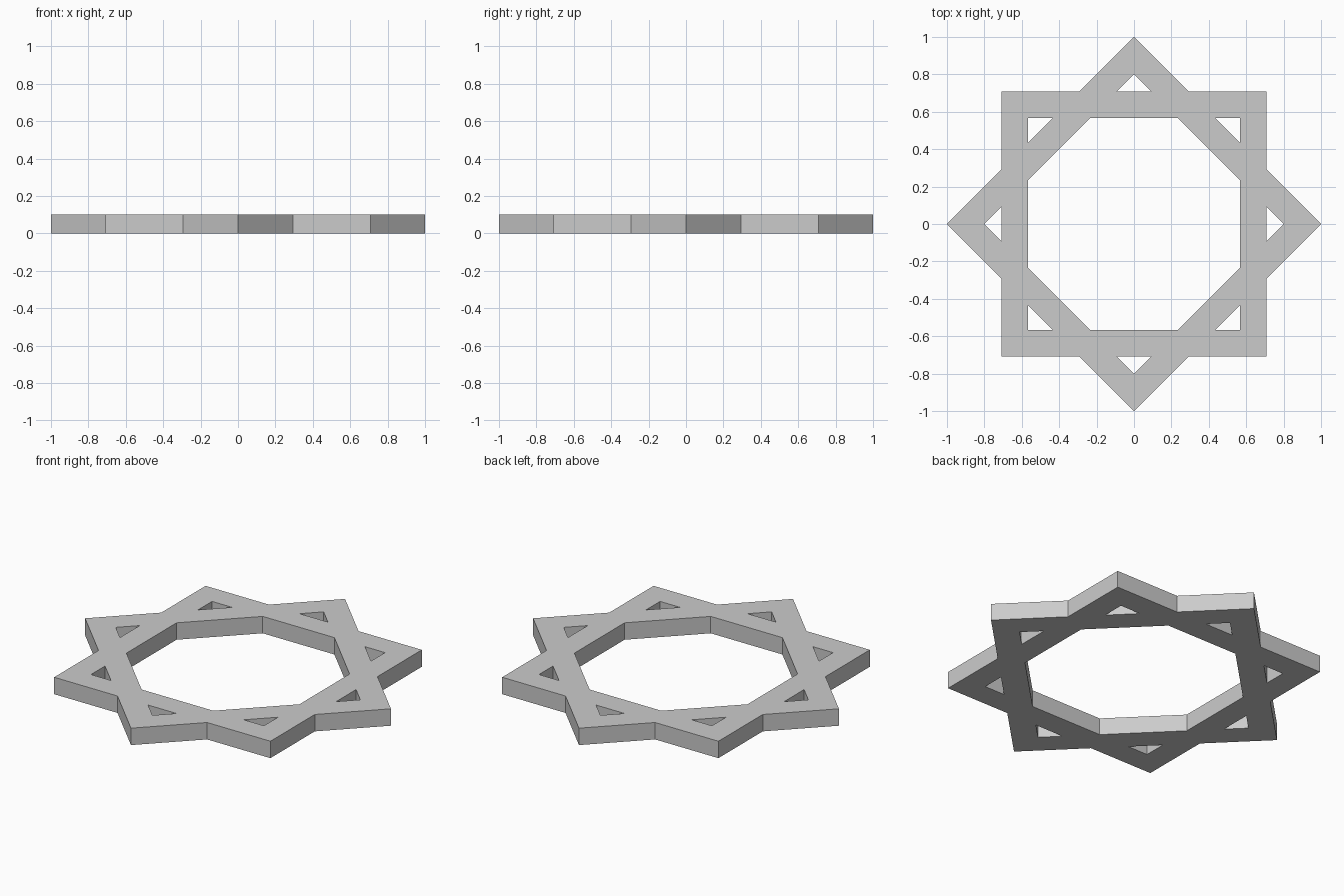
import bpy, bmesh
from math import cos, sin, pi, sqrt

if "Cube" in bpy.data.objects:
    bpy.data.objects.remove(bpy.data.objects["Cube"])

R_OUT, R_IN, H = 1.0, 0.8, 0.1      # square frame corner radii, thickness
EIGHTH = pi / 4
A = R_OUT / sqrt(2)                 # half side of the outer square
NOTCH = A / cos(pi / 8)             # radius where the outer edges cross
OCT = R_IN / sqrt(2) / cos(pi / 8)  # radius of the central octagon


def polar(r, a):
    return (r * cos(a), r * sin(a))


def rotate(p, a):
    return (p[0] * cos(a) - p[1] * sin(a), p[0] * sin(a) + p[1] * cos(a))


# Star outline, central octagon, and a small triangular window in each point
outline = [polar(R_OUT if i % 2 == 0 else NOTCH, i * pi / 8) for i in range(16)]
octagon = [polar(OCT, (i + 0.5) * EIGHTH) for i in range(8)]
window = [(R_IN, 0), (A, R_IN - A), (A, A - R_IN)]
loops = [outline, octagon]
loops += [[rotate(p, i * EIGHTH) for p in window] for i in range(8)]

# Filled flat curve with holes, extruded to thickness
curve = bpy.data.curves.new("star_frame", 'CURVE')
curve.dimensions = '2D'
curve.fill_mode = 'BOTH'
curve.extrude = H / 2
for pts in loops:
    s = curve.splines.new('POLY')
    s.points.add(len(pts) - 1)
    for sp, (x, y) in zip(s.points, pts):
        sp.co = (x, y, 0, 1)
    s.use_cyclic_u = True

star = bpy.data.objects.new("star_frame", curve)
bpy.context.collection.objects.link(star)
bpy.context.view_layer.objects.active = star
star.select_set(True)
bpy.ops.object.convert(target='MESH')
star = bpy.context.object

# Weld caps to walls and rest the frame on the ground
bm = bmesh.new()
bm.from_mesh(star.data)
bmesh.ops.remove_doubles(bm, verts=bm.verts, dist=1e-4)
bmesh.ops.recalc_face_normals(bm, faces=bm.faces)
bmesh.ops.translate(bm, verts=bm.verts, vec=(0, 0, H / 2))
for f in bm.faces:
    f.smooth = False
bm.to_mesh(star.data)
bm.free()
